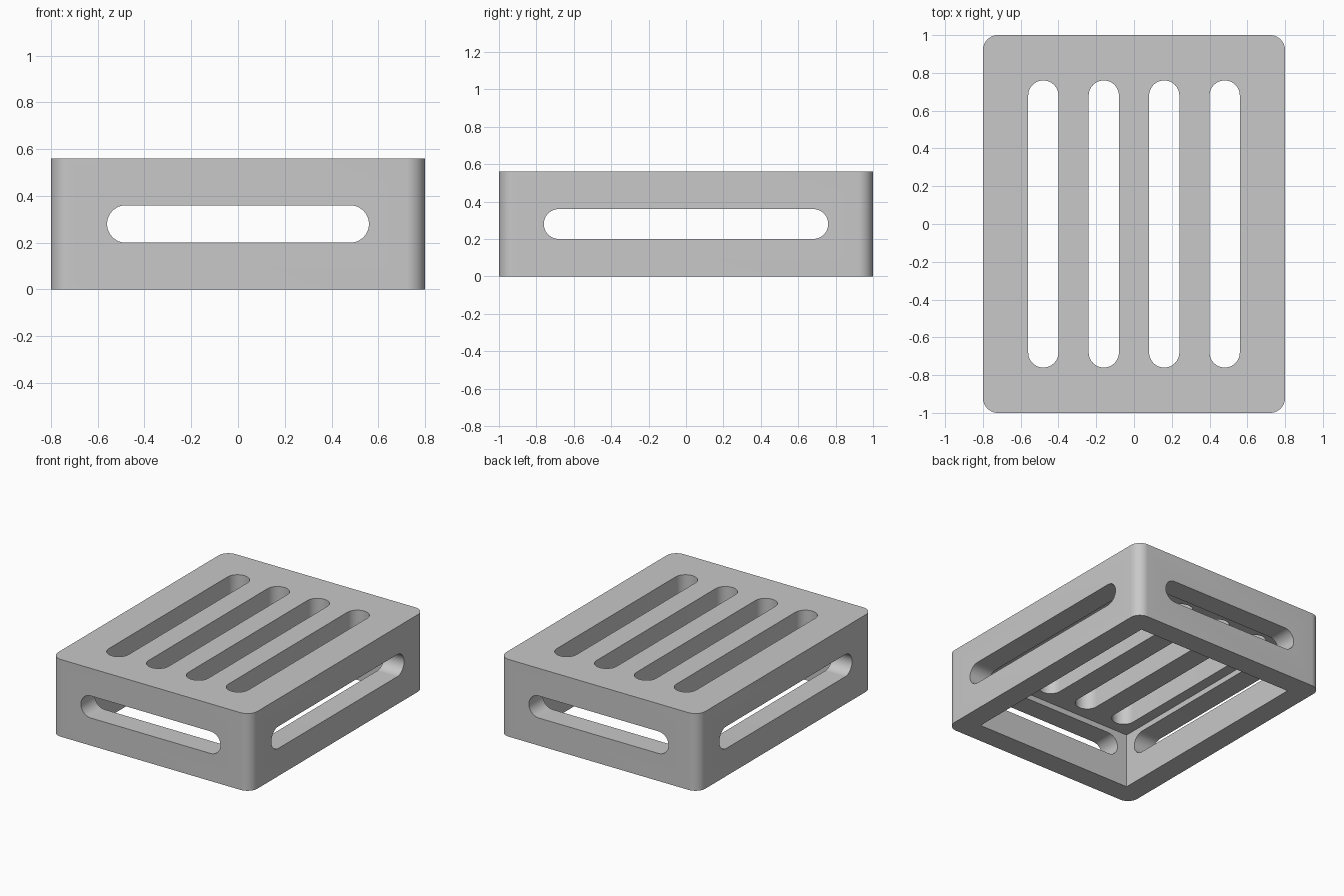
import bpy, bmesh, math
from mathutils import Matrix

W, D, H = 0.8, 1.0, 0.56    # half width, half depth, height
WALL, RADIUS = 0.16, 0.08

cube = bpy.data.objects.get("Cube")
if cube:
    bpy.data.objects.remove(cube, do_unlink=True)

grey = bpy.data.materials.new("grey")
grey.use_nodes = True
colour = (0.58, 0.58, 0.58, 1)
grey.diffuse_color = colour
grey.node_tree.nodes["Principled BSDF"].inputs["Base Color"].default_value = colour


def rounded_prism(name, half_x, half_y, radius, z0, z1, matrix=Matrix(), steps=12):
    """Upright prism with rounded corners, then moved by a matrix."""
    bm = bmesh.new()
    ring = []
    for i, (sx, sy) in enumerate(((1, 1), (-1, 1), (-1, -1), (1, -1))):
        for k in range(steps + 1):
            a = math.pi / 2 * (i + k / steps)
            ring.append(bm.verts.new((sx * (half_x - radius) + radius * math.cos(a),
                                      sy * (half_y - radius) + radius * math.sin(a), z0)))
    bmesh.ops.remove_doubles(bm, verts=ring, dist=0.0001)
    base = bm.faces.new(list(bm.verts))
    top = bmesh.ops.extrude_face_region(bm, geom=[base])["geom"]
    for v in top:
        if isinstance(v, bmesh.types.BMVert):
            v.co.z = z1
    bmesh.ops.recalc_face_normals(bm, faces=bm.faces)
    bm.transform(matrix)
    return link(name, bm)


def box(name, half_x, half_y, z0, z1):
    bm = bmesh.new()
    bmesh.ops.create_cube(bm, size=1)
    bm.transform(Matrix.Translation((0, 0, (z0 + z1) / 2))
                 @ Matrix.Diagonal((2 * half_x, 2 * half_y, z1 - z0, 1)))
    return link(name, bm)


def link(name, bm):
    mesh = bpy.data.meshes.new(name)
    bm.to_mesh(mesh)
    bm.free()
    mesh.materials.append(grey)
    obj = bpy.data.objects.new(name, mesh)
    bpy.context.collection.objects.link(obj)
    return obj


# Outer shell with rounded upright corners
shell = rounded_prism("slotted_cover", W, D, RADIUS, 0, H)

# Open underside, then long slots through the top and the four walls
cutters = [box("cavity_cutter", W - WALL, D - WALL, -0.2, H - WALL)]
for x in (-0.48, -0.16, 0.16, 0.48):
    cutters.append(rounded_prism("top_slot_cutter", 0.08, 0.76, 0.08, 0.38, 0.8,
                                 Matrix.Translation((x, 0, 0))))
lift = Matrix.Translation((0, 0, H / 2))
tip_y = lift @ Matrix.Rotation(math.pi / 2, 4, "X")
tip_x = lift @ Matrix.Rotation(math.pi / 2, 4, "Y")
cutters.append(rounded_prism("end_slot_cutter", 0.56, 0.08, 0.08, -1.2, 1.2, tip_y))
cutters.append(rounded_prism("side_slot_cutter", 0.08, 0.76, 0.08, -1.2, 1.2, tip_x))

bpy.context.view_layer.objects.active = shell
for cutter in cutters:
    mod = shell.modifiers.new("cut", "BOOLEAN")
    mod.operation = "DIFFERENCE"
    mod.solver = "EXACT"
    mod.object = cutter
    bpy.ops.object.modifier_apply(modifier=mod.name)
    bpy.data.objects.remove(cutter, do_unlink=True)

# Smooth rounds, crisp edges
bpy.ops.object.select_all(action="DESELECT")
shell.select_set(True)
bpy.ops.object.shade_smooth_by_angle(angle=math.radians(30))
